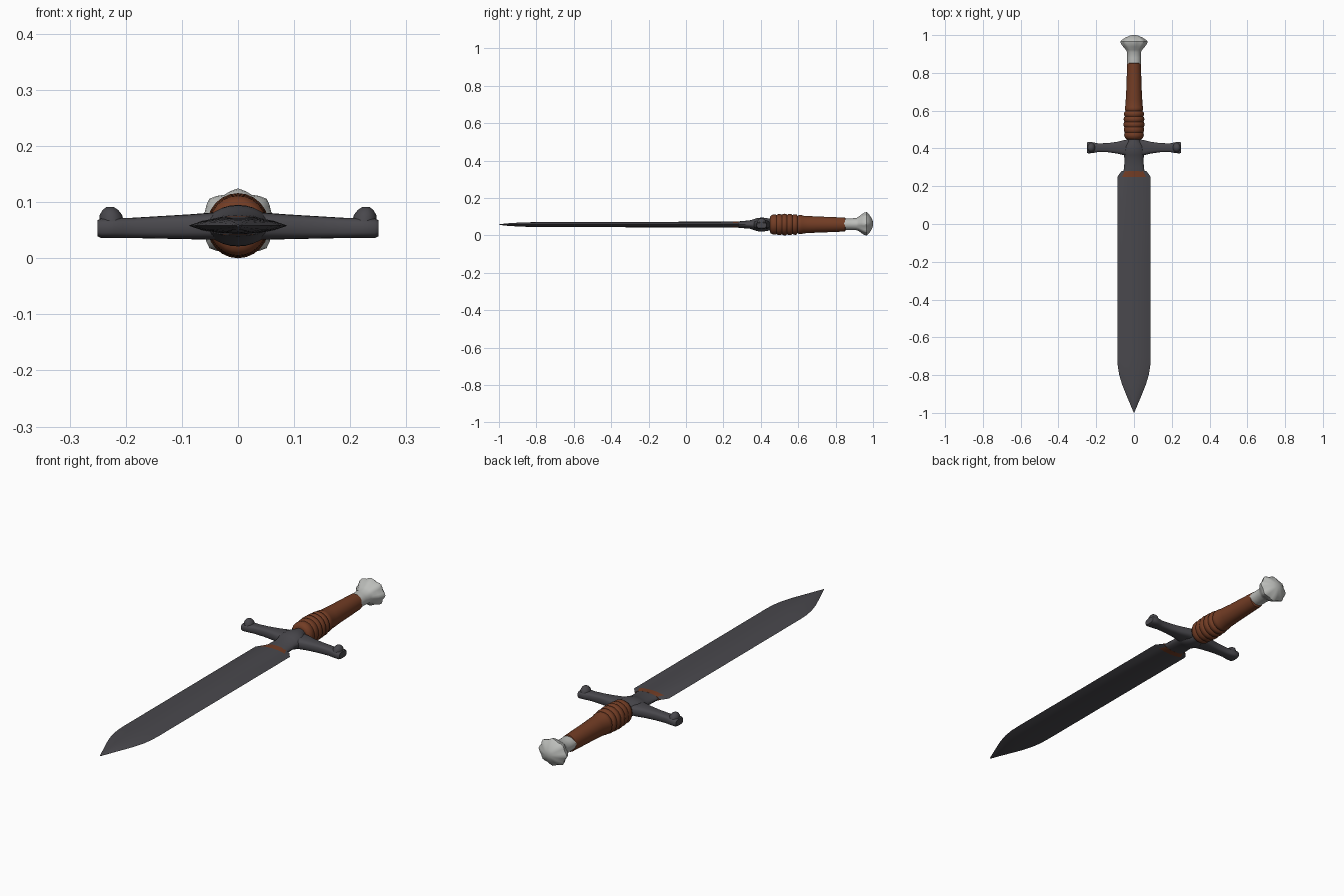
import bpy, bmesh, math
from mathutils import Vector

if "Cube" in bpy.data.objects:
    bpy.data.objects.remove(bpy.data.objects["Cube"])

CZ = 0.058  # height of the sword's long axis


def material(name, rgb):
    m = bpy.data.materials.new(name)
    m.diffuse_color = (*rgb, 1)
    m.use_nodes = True
    m.node_tree.nodes["Principled BSDF"].inputs["Base Color"].default_value = m.diffuse_color
    return m


STEEL = material("dark_steel", (0.066, 0.064, 0.073))
LEATHER = material("brown_leather", (0.17, 0.046, 0.018))
SILVER = material("pale_silver", (0.50, 0.51, 0.49))


def loft(name, rings, mats, angle=35, pick=None):
    """Skin a list of closed rings, cap both ends, colour faces by a rule."""
    bm = bmesh.new()
    loops = [[bm.verts.new(p) for p in r] for r in rings]
    n = len(rings[0])
    for a, b in zip(loops, loops[1:]):
        for i in range(n):
            j = (i + 1) % n
            bm.faces.new((a[i], a[j], b[j], b[i]))
    bm.faces.new(loops[0])
    bm.faces.new(loops[-1])
    bmesh.ops.recalc_face_normals(bm, faces=bm.faces[:])
    if pick:
        for f in bm.faces:
            f.material_index = pick(f.calc_center_median())
    me = bpy.data.meshes.new(name)
    bm.to_mesh(me)
    bm.free()
    for m in mats:
        me.materials.append(m)
    ob = bpy.data.objects.new(name, me)
    bpy.context.collection.objects.link(ob)
    bpy.ops.object.select_all(action='DESELECT')
    ob.select_set(True)
    bpy.context.view_layer.objects.active = ob
    bpy.ops.object.shade_smooth_by_angle(angle=math.radians(angle))
    return ob


def ring_y(y, rx, rz, n=24, cz=CZ, lobes=0, depth=0.0):
    """Ellipse around the long axis, optionally lobed."""
    pts = []
    for i in range(n):
        a = math.tau * i / n
        k = 1 + depth * math.cos(lobes * (a - math.pi / 2))
        pts.append((rx * k * math.cos(a), y, cz + rz * k * math.sin(a)))
    return pts


# Blade: flattened lens section, tapering to the point
SECTION = [(-1, 0), (-.72, .55), (-.35, .93), (0, 1), (.35, .93), (.72, .55),
           (1, 0), (.72, -.55), (.35, -.93), (0, -1), (-.35, -.93), (-.72, -.55)]
stations = [(-.998, .002, .002), (-.95, .022, .007), (-.90, .043, .010), (-.85, .063, .012),
            (-.80, .078, .013), (-.75, .086, .014), (-.70, .088, .014), (-.2, .088, .0145),
            (.25, .088, .016), (.28, .066, .017)]
loft("blade", [[(u * w, y, CZ + v * t) for u, v in SECTION] for y, w, t in stations],
     [STEEL, LEATHER], 20,
     lambda c: 1 if c.y > .25 and abs(c.x) < .05 else 0)

# Ricasso: steel block flowing from the blade into the guard and grip
core = [(.272, .056, .016), (.30, .053, .019), (.34, .049, .022), (.365, .054, .030),
        (.385, .058, .036), (.41, .055, .037), (.43, .042, .035), (.445, .032, .032), (.47, .030, .030)]
loft("guard_core", [ring_y(*s) for s in core], [STEEL])

# Cross guard: rounded section swept along x, symmetric
half = [(0, .048, .033, .082), (.05, .041, .033, .081), (.09, .031, .034, .078), (.14, .024, .035, .075),
        (.19, .023, .036, .072), (.205, .026, .036, .072), (.22, .029, .036, .072),
        (.244, .030, .036, .071), (.25, .026, .039, .068)]
full = [(-x, *r) for x, *r in half[:0:-1]] + half


def guard_ring(x, hy, z0, z1, n=20):
    def soft(v):
        return math.copysign(abs(v) ** 0.65, v)
    mid, hz = (z0 + z1) / 2, (z1 - z0) / 2
    return [(x, .404 + hy * soft(math.cos(math.tau * i / n)),
             mid + hz * soft(math.sin(math.tau * i / n))) for i in range(n)]


loft("cross_guard", [guard_ring(*s) for s in full], [STEEL], 45)

# Raised knobs on the guard tips
for side, label in ((-1, "left"), (1, "right")):
    rings = []
    for z, r in ((.062, .022), (.077, .020), (.086, .014), (.091, .007)):
        rings.append([(side * (.225 + (z - .062) * .1) + r * math.cos(math.tau * i / 10),
                       .404 + r * 1.2 * math.sin(math.tau * i / 10), z) for i in range(10)])
    loft("guard_knob_" + label, rings, [STEEL], 45)

# Grip: tapered handle with wrapped cord ridges near the guard
grip = [(.448, .036), (.452, .046)]
ridges = 6
for k in range(ridges):
    y0 = .457 + k * .028
    r = (.054, .056, .058, .057, .055, .051)[k]
    grip += [(y0, r - .005), (y0 + .006, r - .001), (y0 + .014, r), (y0 + .022, r - .001)]
grip += [(.628, .047), (.66, .0455), (.70, .043), (.76, .041), (.82, .0385), (.85, .0375), (.853, .033)]
loft("grip", [ring_y(y, r * .96, r) for y, r in grip], [LEATHER], 50)

# Pommel: slim neck opening into a lobed cap
PZ = .062
pommel = [(.845, .034, 0), (.88, .034, 0), (.91, .035, 0), (.922, .040, .02), (.938, .052, .04),
          (.955, .062, .06), (.966, .064, .06), (.975, .057, .05), (.987, .041, .04),
          (.996, .024, 0), (1.0, .010, 0)]
loft("pommel", [ring_y(y, r * 1.06, r * .92, 32, PZ if y > .92 else .060, 8, d)
                for y, r, d in pommel], [SILVER], 40)
